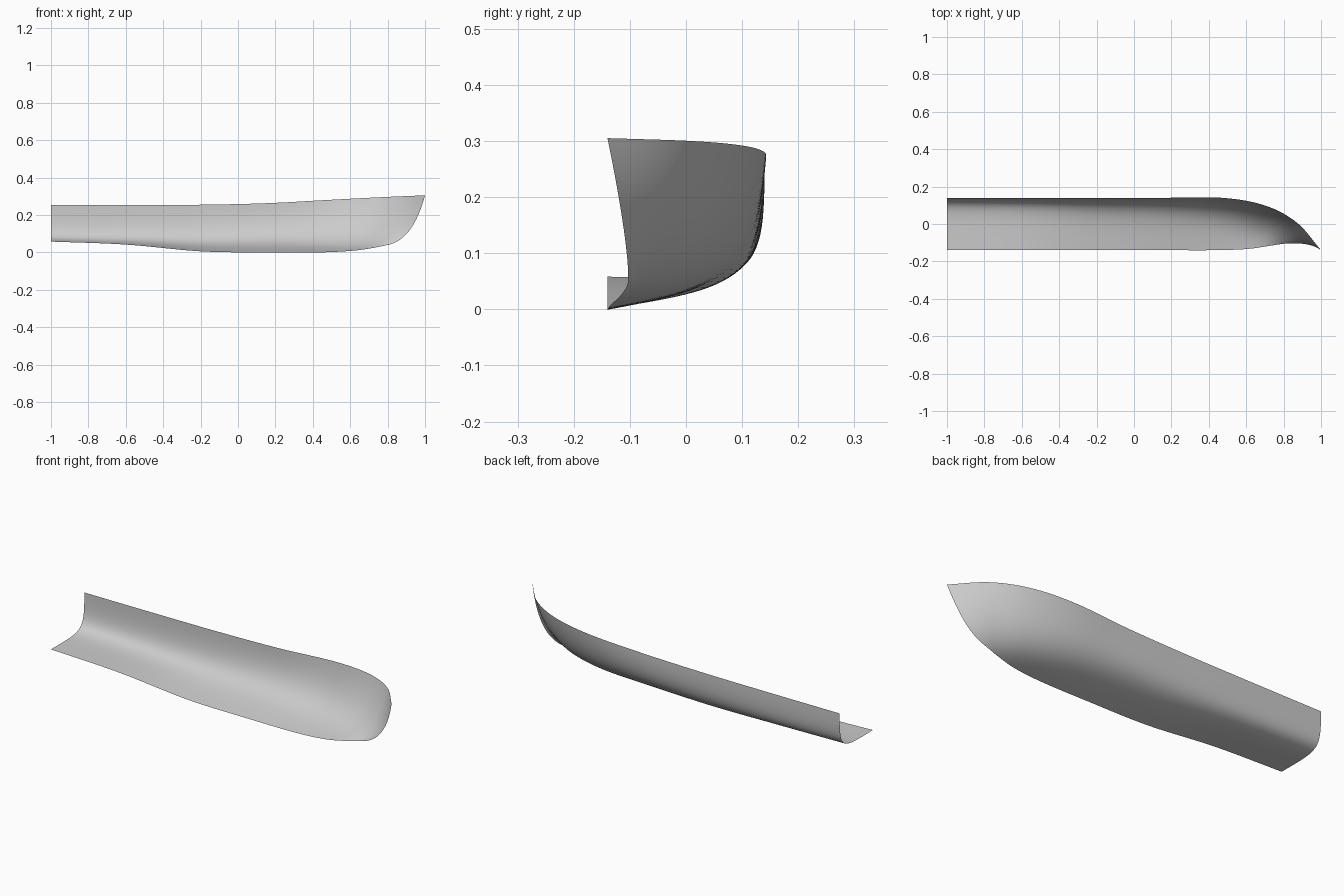
import bpy
import bmesh
from mathutils import Vector

cube = bpy.data.objects.get("Cube")
if cube:
    bpy.data.objects.remove(cube, do_unlink=True)

# Hull stations from stern to bow: keel, lower bilge, upper bilge, sheer
STATIONS = [
    [(-1, -.14, .058), (-1, .12, .058), (-1, .14, .045), (-1, .14, .253)],
    [(-.6, -.14, .042), (-.6, .11, .048), (-.6, .14, .04), (-.6, .14, .253)],
    [(-.2, -.14, .006), (-.2, .085, .034), (-.2, .14, .045), (-.2, .14, .255)],
    [(.15, -.14, 0), (.15, .05, .035), (.15, .138, .047), (.15, .14, .263)],
    [(.43, -.14, 0), (.45, .005, .027), (.46, .112, .042), (.47, .14, .28)],
    [(.6, -.134, .008), (.65, -.045, .027), (.68, .05, .055), (.7, .099, .292)],
    [(.71, -.119, .022), (.78, -.08, .043), (.825, -.02, .11), (.87, .008, .3)],
    [(.8, -.105, .04), (.9, -.098, .06), (.96, -.11, .16), (1, -.14, .305)],
]
STEPS_PER_STATION = 10
STEPS_UP_SIDE = 28


def smooth_path(points, steps):
    """Smooth curve passing through every point."""
    pts = [Vector(p) for p in points]
    pts = [2 * pts[0] - pts[1]] + pts + [2 * pts[-1] - pts[-2]]
    path = []
    for a, b, c, d in zip(pts, pts[1:], pts[2:], pts[3:]):
        for i in range(steps):
            t = i / steps
            path.append(b + (c - a) * (t / 2)
                        + (a - b * 2.5 + c * 2 - d / 2) * t ** 2
                        + (b * 3 - a - c * 3 + d) * (t ** 3 / 2))
    path.append(pts[-2])
    return path


def section(keel, low, high, sheer, t):
    """Point on the rounded cross-section between keel and sheer."""
    s = 1 - t
    return (keel * s ** 3 + low * (3 * s * s * t)
            + high * (3 * s * t * t) + sheer * t ** 3)


# Plating lofted along the four guide lines
guides = [smooth_path(line, STEPS_PER_STATION) for line in zip(*STATIONS)]
bm = bmesh.new()
rows = []
for ribs in zip(*guides):
    rows.append([bm.verts.new(section(*ribs, j / STEPS_UP_SIDE))
                 for j in range(STEPS_UP_SIDE + 1)])
for near, ahead in zip(rows, rows[1:]):
    for j in range(STEPS_UP_SIDE):
        face = bm.faces.new((near[j], near[j + 1], ahead[j + 1], ahead[j]))
        face.smooth = True

mesh = bpy.data.meshes.new("hull_side")
bm.to_mesh(mesh)
bm.free()
hull = bpy.data.objects.new("hull_side", mesh)
bpy.context.collection.objects.link(hull)

# Plain grey paint
paint = bpy.data.materials.new("light_grey")
paint.use_nodes = True
colour = (.6, .6, .6, 1)
paint.diffuse_color = colour
paint.node_tree.nodes["Principled BSDF"].inputs["Base Color"].default_value = colour
mesh.materials.append(paint)
